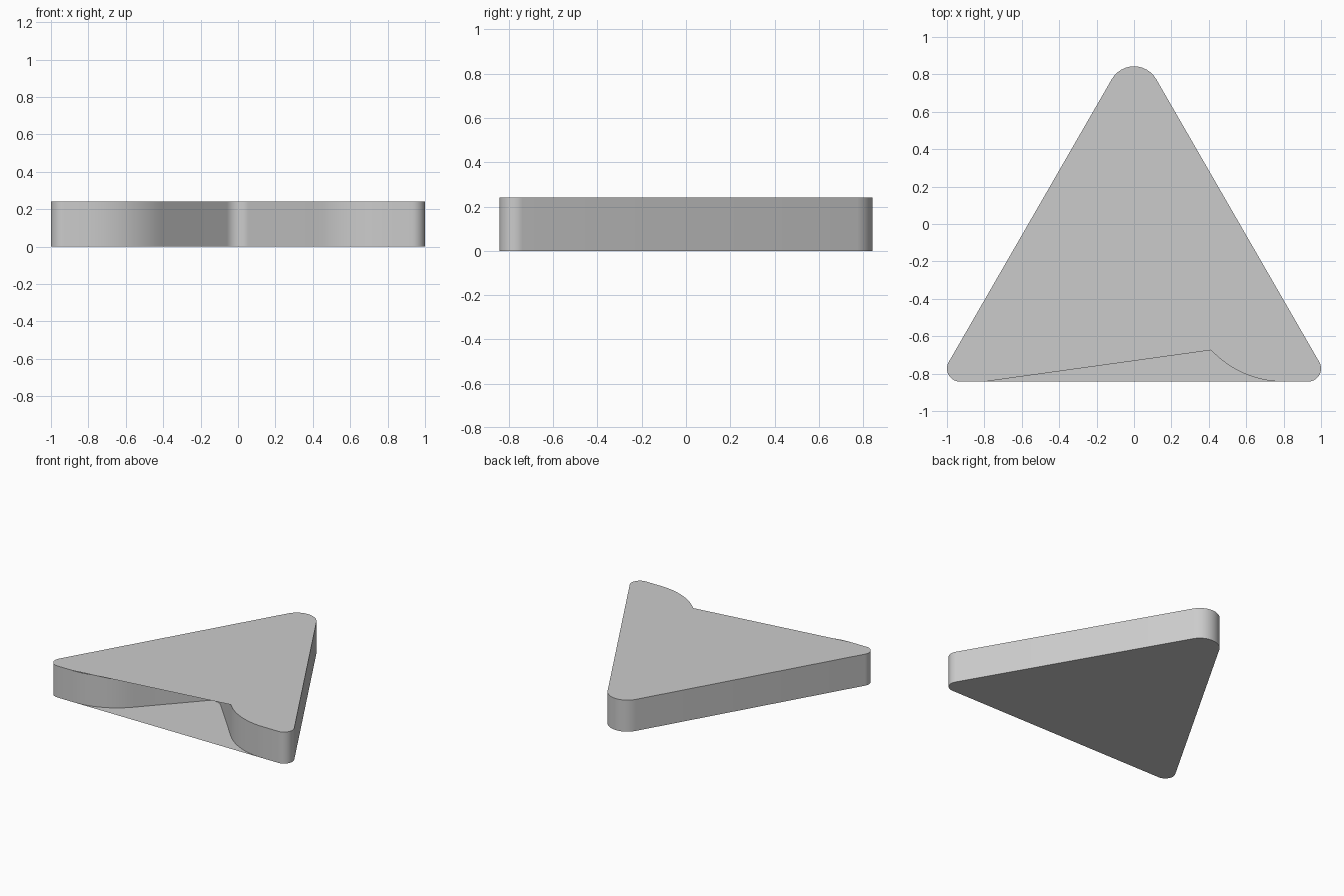
import bpy
import bmesh
from math import sin, cos, tan, radians

cube = bpy.data.objects.get("Cube")
if cube:
    bpy.data.objects.remove(cube, do_unlink=True)

HEIGHT = 0.24
HALF_DEPTH = 0.843


def arc(cx, cy, r, start, end, steps=12):
    """Points on a circle from start to end, in degrees."""
    angles = [radians(start + (end - start) * i / steps) for i in range(steps + 1)]
    return [(cx + r * cos(a), cy + r * sin(a)) for a in angles]


def mirrored(points):
    return [(-x, y) for x, y in reversed(points)]


# Rounded triangle, anticlockwise from the front right corner to the front left one
corner_r, apex_r = 0.07, 0.137
right_corner = arc(1 - corner_r, corner_r - HALF_DEPTH, corner_r, -90, 30)
apex = arc(0, HALF_DEPTH - apex_r, apex_r, 30, 150)
triangle = right_corner + apex + mirrored(right_corner)

# Bell-shaped notch in the front: flared foot, straight flank, rounded tip
slope, flare_r, tip_r = 47, 0.53, 0.08
foot = arc(0.8, flare_r - HALF_DEPTH, flare_r, -90, -90 - slope)
foot_x, foot_y = foot[-1]
tip_x = tip_r * sin(radians(slope))
tip_y = foot_y + (foot_x - tip_x) * tan(radians(slope))
tip = arc(0, tip_y - tip_r * cos(radians(slope)), tip_r, 90 - slope, 90 + slope)
right_foot = list(reversed(foot))
left_foot = mirrored(right_foot)
notch = left_foot + list(reversed(tip)) + right_foot

# Body: full base sheet, walls following the notch, lid spanning part of it
bm = bmesh.new()
wall = triangle + notch
low = [bm.verts.new((x, y, 0)) for x, y in wall]
high = [bm.verts.new((x, y, HEIGHT)) for x, y in wall]
count, outer = len(wall), len(triangle)
for i in range(count):
    j = (i + 1) % count
    bm.faces.new((low[i], low[j], high[j], high[i]))
bm.faces.new(list(reversed(low[:outer])))
bm.faces.new(high[:outer + 1] + high[-len(right_foot):])

mesh = bpy.data.meshes.new("notched_triangle")
bm.to_mesh(mesh)
bm.free()
body = bpy.data.objects.new("notched_triangle", mesh)
bpy.context.collection.objects.link(body)

# Plain grey
grey = bpy.data.materials.new("light_grey")
grey.use_nodes = True
colour = (0.6, 0.6, 0.6, 1)
grey.diffuse_color = colour
grey.node_tree.nodes["Principled BSDF"].inputs["Base Color"].default_value = colour
mesh.materials.append(grey)

# Soft curves, crisp rims
bpy.ops.object.select_all(action="DESELECT")
body.select_set(True)
bpy.context.view_layer.objects.active = body
bpy.ops.object.shade_smooth_by_angle(angle=radians(30))
